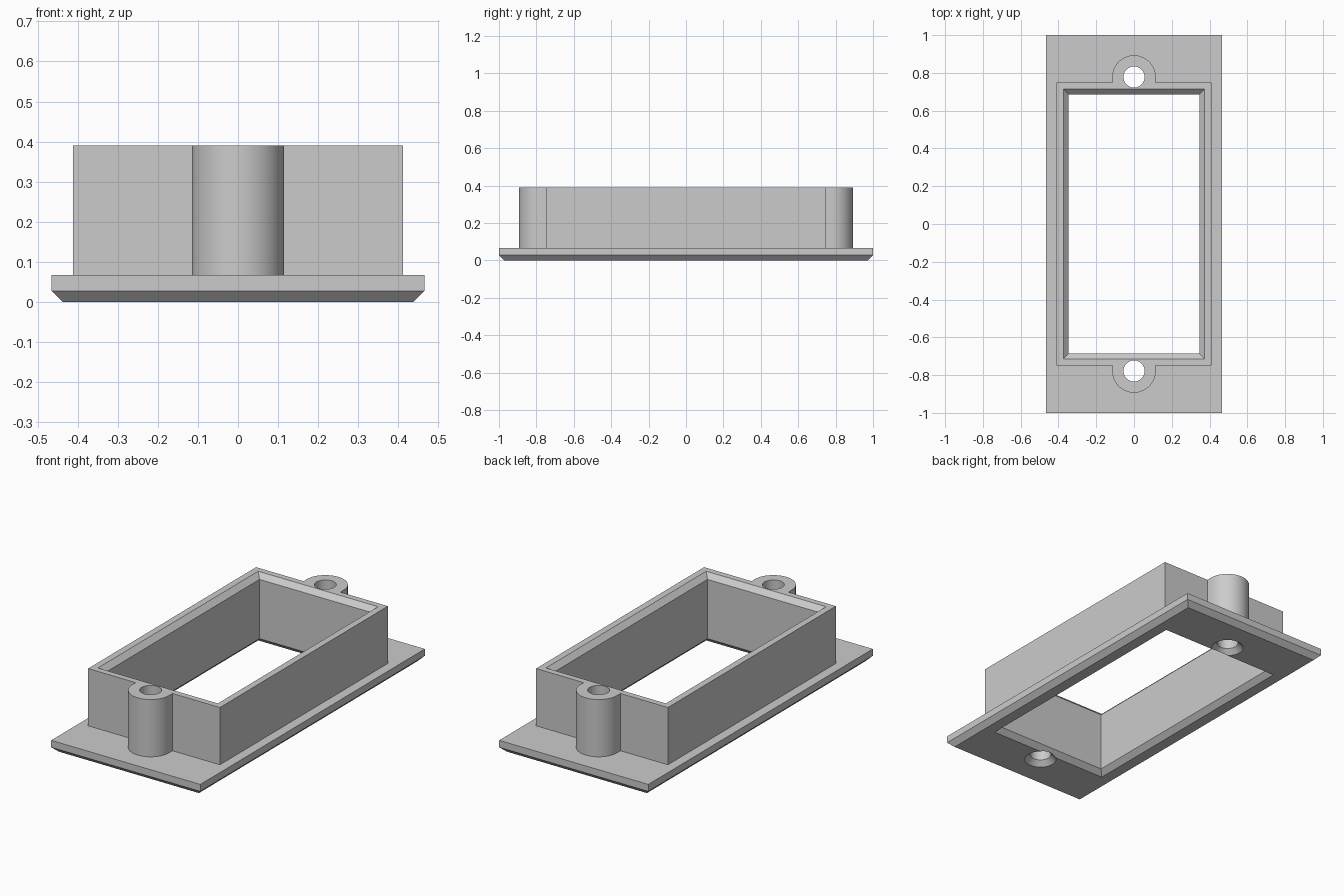
import bpy, bmesh, math

if "Cube" in bpy.data.objects:
    bpy.data.objects.remove(bpy.data.objects["Cube"])

grey = bpy.data.materials.new("plain grey")
grey.use_nodes = True
grey.diffuse_color = (0.6, 0.6, 0.6, 1)
grey.node_tree.nodes["Principled BSDF"].inputs["Base Color"].default_value = (0.6, 0.6, 0.6, 1)

HEIGHT, PLATE_TOP, CHAMFER = 0.39, 0.067, 0.028
BOSS_Y, BOSS_R, HOLE_R = 0.778, 0.115, 0.056


def rect(hx, hy):
    return [(-hx, -hy), (hx, -hy), (hx, hy), (-hx, hy)]


def circle(r, cy, n=48):
    return [(r * math.cos(2 * math.pi * i / n), cy + r * math.sin(2 * math.pi * i / n))
            for i in range(n)]


def loft(name, sections):
    """Closed solid through a stack of (z, outline) sections."""
    bm = bmesh.new()
    rings = [[bm.verts.new((x, y, z)) for x, y in pts] for z, pts in sections]
    for low, high in zip(rings, rings[1:]):
        for i in range(len(low)):
            j = (i + 1) % len(low)
            bm.faces.new((low[i], low[j], high[j], high[i]))
    bm.faces.new(rings[0][::-1])
    bm.faces.new(rings[-1])
    bmesh.ops.recalc_face_normals(bm, faces=bm.faces)
    mesh = bpy.data.meshes.new(name)
    bm.to_mesh(mesh)
    bm.free()
    mesh.materials.append(grey)
    obj = bpy.data.objects.new(name, mesh)
    bpy.context.collection.objects.link(obj)
    return obj


def combine(target, other, operation):
    """Apply a boolean and discard the helper."""
    other.hide_render = True
    mod = target.modifiers.new(operation, "BOOLEAN")
    mod.object, mod.operation, mod.solver = other, operation, "EXACT"
    bpy.context.view_layer.objects.active = target
    bpy.ops.object.modifier_apply(modifier=mod.name)
    bpy.data.objects.remove(other)


# Flange plate with chamfered underside
frame = loft("mounting_frame", [
    (0, rect(0.465 - CHAMFER, 1 - CHAMFER)),
    (CHAMFER, rect(0.465, 1)),
    (PLATE_TOP, rect(0.465, 1))])

# Collar outline: rectangle with a round screw boss at each end
wx, wy = 0.411, 0.748
arc = [(BOSS_R * math.cos(math.pi * i / 32), BOSS_Y + BOSS_R * math.sin(math.pi * i / 32))
       for i in range(33)]
half = [(wx, wy), (BOSS_R, wy)] + arc + [(-BOSS_R, wy), (-wx, wy)]
outline = half + [(-x, -y) for x, y in half]
combine(frame, loft("collar", [(0.045, outline), (HEIGHT, outline)]), "UNION")

# Central opening, flared at both rims
ox, oy, over = 0.346, 0.686, 0.02
c = CHAMFER
flare = rect(ox + c + over, oy + c + over)
combine(frame, loft("opening_cutter", [
    (-over, flare), (c, rect(ox, oy)),
    (HEIGHT - c, rect(ox, oy)), (HEIGHT + over, flare)]), "DIFFERENCE")

# Countersunk screw holes
for side in (-1, 1):
    cy = side * BOSS_Y
    combine(frame, loft("screw_cutter", [
        (-over, circle(HOLE_R + c + over, cy)),
        (c, circle(HOLE_R, cy)),
        (HEIGHT + over, circle(HOLE_R, cy))]), "DIFFERENCE")

# Smooth the round bosses and holes, keep edges sharp
bpy.ops.object.select_all(action="DESELECT")
frame.select_set(True)
bpy.context.view_layer.objects.active = frame
bpy.ops.object.shade_smooth_by_angle(angle=math.radians(30))
